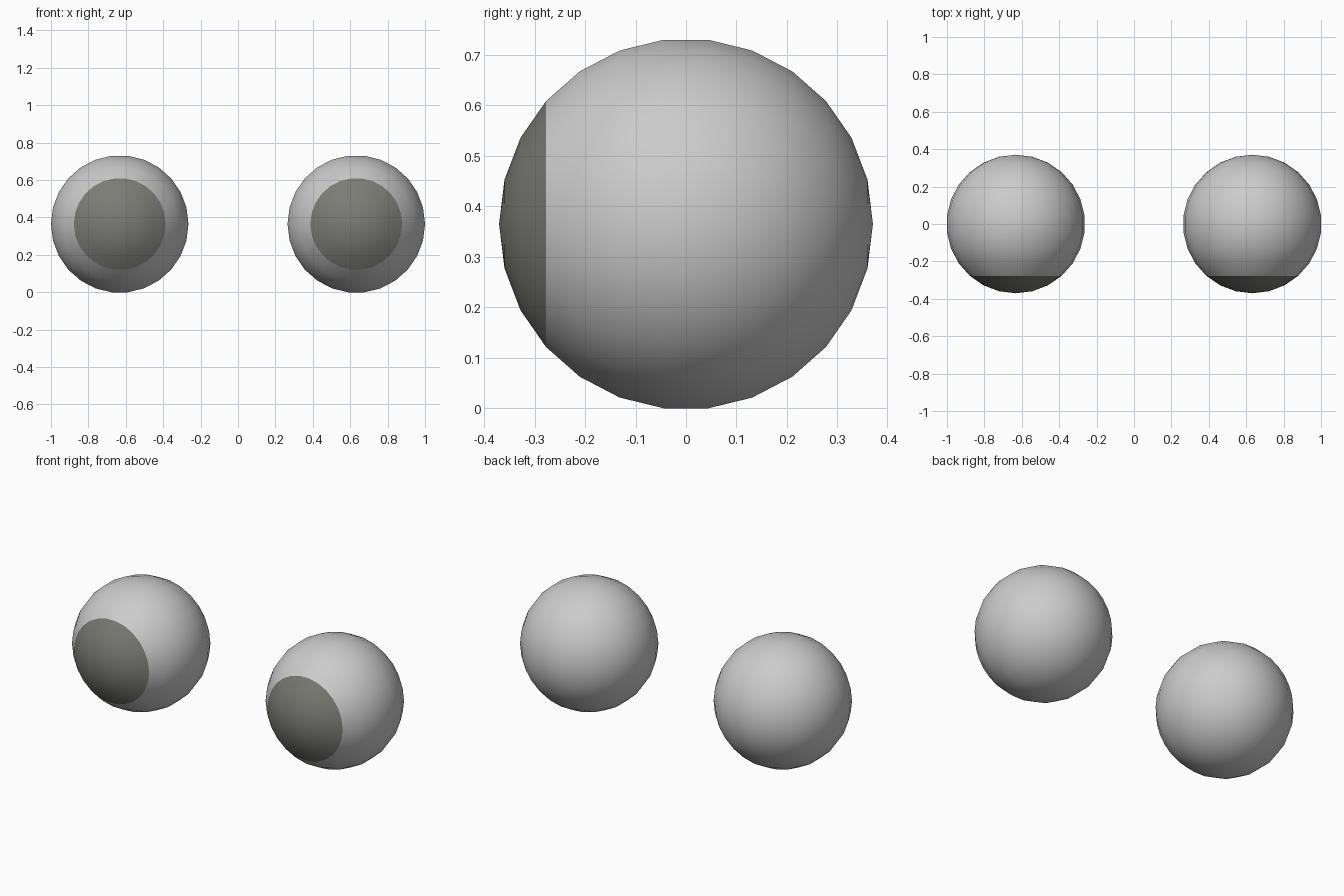
import bpy, bmesh, math
from mathutils import Vector

if "Cube" in bpy.data.objects:
    bpy.data.objects.remove(bpy.data.objects["Cube"])

R = 0.3703            # ball radius
RINGS, SEGS = 13, 26  # rings along y, segments around y
STEP = math.pi / RINGS
CX = 1 - R * math.cos(STEP / 2)
CZ = R * math.cos(STEP / 2) ** 2

dark = bpy.data.materials.new("dark_iris")
dark.diffuse_color = (0.2, 0.2, 0.18, 1)
dark.use_nodes = True
dark.node_tree.nodes["Principled BSDF"].inputs["Base Color"].default_value = dark.diffuse_color


def zone(name, first, last, x, material=None):
    """Part of a ball between two rings, its pole pointing to the front."""
    bm = bmesh.new()
    pts = [bm.verts.new((R * math.sin(k * STEP), -R * math.cos(k * STEP), 0))
           for k in range(first, last + 1)]
    edges = [bm.edges.new(pair) for pair in zip(pts, pts[1:])]
    bmesh.ops.spin(bm, geom=pts + edges, cent=(0, 0, 0), axis=(0, 1, 0),
                   angle=2 * math.pi, steps=SEGS)
    bmesh.ops.remove_doubles(bm, verts=bm.verts[:], dist=1e-4)
    # Turn every face outward
    for f in bm.faces:
        f.normal_update()
        if f.normal.dot(f.calc_center_median()) < 0:
            f.normal_flip()
        f.smooth = True
    mesh = bpy.data.meshes.new(name)
    bm.to_mesh(mesh)
    bm.free()
    ob = bpy.data.objects.new(name, mesh)
    ob.location = Vector((x, 0, CZ))
    if material:
        mesh.materials.append(material)
    bpy.context.collection.objects.link(ob)


# Two eyeballs, each with a dark iris cap on the front
for side, sx in (("left", -1), ("right", 1)):
    zone(side + "_eyeball", 3, RINGS, sx * CX)
    zone(side + "_iris", 0, 3, sx * CX, dark)
